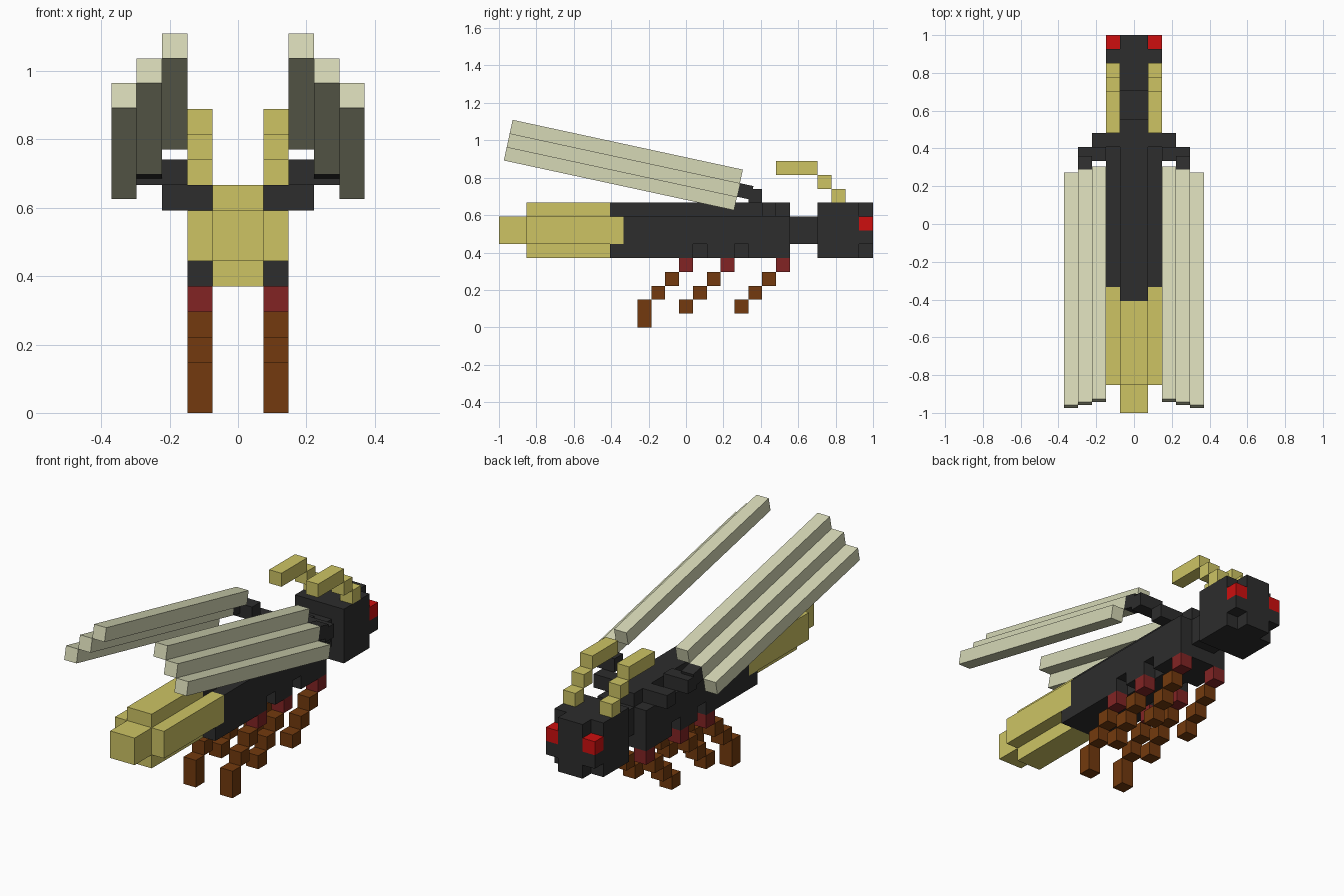
import bpy, bmesh, math
from mathutils import Matrix, Vector

if "Cube" in bpy.data.objects:
    bpy.data.objects.remove(bpy.data.objects["Cube"])

U = 2 / 27  # one block; y is counted in blocks from the tail end


def srgb(r, g, b):
    f = lambda c: c / 12.92 if c <= 0.04045 else ((c + 0.055) / 1.055) ** 2.4
    return (f(r / 255), f(g / 255), f(b / 255), 1)


def material(name, *rgb):
    m = bpy.data.materials.new(name)
    m.diffuse_color = srgb(*rgb)
    m.use_nodes = True
    m.node_tree.nodes["Principled BSDF"].inputs["Base Color"].default_value = m.diffuse_color
    return m


BLACK = material("black", 45, 45, 45)
YELLOW = material("yellow", 205, 196, 100)
WING = material("pale_wing", 214, 216, 182)
RED = material("bright_red", 205, 15, 15)
MAROON = material("dark_red", 130, 36, 36)
BROWN = material("brown", 115, 58, 14)


def part(name, mat, boxes, mirror=False, matrix=None):
    """Boxes are (x0, x1, y0, y1, z0, z1) in blocks; mirror adds the -x copy."""
    bm = bmesh.new()
    for x0, x1, y0, y1, z0, z1 in boxes:
        for a, b in ([(x0, x1), (-x1, -x0)] if mirror else [(x0, x1)]):
            size = Vector((b - a, y1 - y0, z1 - z0)) * U
            mid = Vector((a + b, y0 + y1, z0 + z1)) * U / 2
            bmesh.ops.create_cube(bm, size=1, matrix=Matrix.Translation(mid) @ Matrix.Diagonal(size.to_4d()))
    # Default placement moves the block count so the model is centred on y
    bm.transform(matrix or Matrix.Translation((0, -1, 0)))
    me = bpy.data.meshes.new(name)
    bm.to_mesh(me)
    bm.free()
    me.materials.append(mat)
    ob = bpy.data.objects.new(name, me)
    bpy.context.collection.objects.link(ob)
    return ob


# Abdomen
part("abdomen_core", YELLOW, [(-1, 1, 2, 8, 5, 9), (-1, 1, 0, 2, 6, 8)])
part("abdomen_sides", YELLOW, [(1, 2, 2, 9, 6, 8)], True)

# Thorax, with side plates, leg mounts and neck
part("thorax_core", BLACK, [(-1, 1, 8, 21, 5, 9)])
part("thorax_sides", BLACK, [(1, 2, 9, 21, 6, 8)], True)
part("leg_mounts", BLACK, [(1, 2, 8, 14, 5, 6), (1, 2, 15, 17, 5, 6), (1, 2, 18, 21, 5, 6)], True)
part("neck", BLACK, [(-1, 1, 21, 23, 6, 8)])

# Head: block, stepped face, eyes and antennae
part("head", BLACK, [(-2, 2, 23, 26, 5, 9)])
part("face", BLACK, [(-1, 1, 26, 27, 5, 9)])
part("cheeks", BLACK, [(1, 2, 26, 27, 6, 7)], True)
part("eyes", RED, [(1, 2, 26, 27, 7, 8)], True)
part("antennae", YELLOW, [(1, 2, 24, 25, 9, 10), (1, 2, 23, 24, 10, 11), (1, 2, 20, 23, 11, 12)], True)

# Legs step down and towards the tail
for name, y, foot in (("hind", 13, 0), ("middle", 16, 1), ("front", 20, 1)):
    part(name + "_leg_joints", MAROON, [(1, 2, y, y + 1, 4, 5)], True)
    part(name + "_legs", BROWN, [(1, 2, y - 1, y, 3, 4), (1, 2, y - 2, y - 1, 2, 3),
                                 (1, 2, y - 3, y - 2, foot, 2)], True)

# Wing shoulders
part("wing_shoulders", BLACK, [(1, 3, 19, 20, 8, 9), (2, 4, 18, 19, 9, 10)], True)

# Tilted wings: three stepped slats a side, hinged at their lower head-side edge
tilt = Matrix.Translation((0, 0.257, 0.626)) @ Matrix.Rotation(math.radians(-12.2), 4, 'X')
part("wings", WING, [(2 + i, 3 + i, -17, 0, 2 - i, 3 - i) for i in range(3)], True, tilt)
part("wing_roots", BLACK, [(3, 4, 0, 1, 1, 2)], True, tilt)
